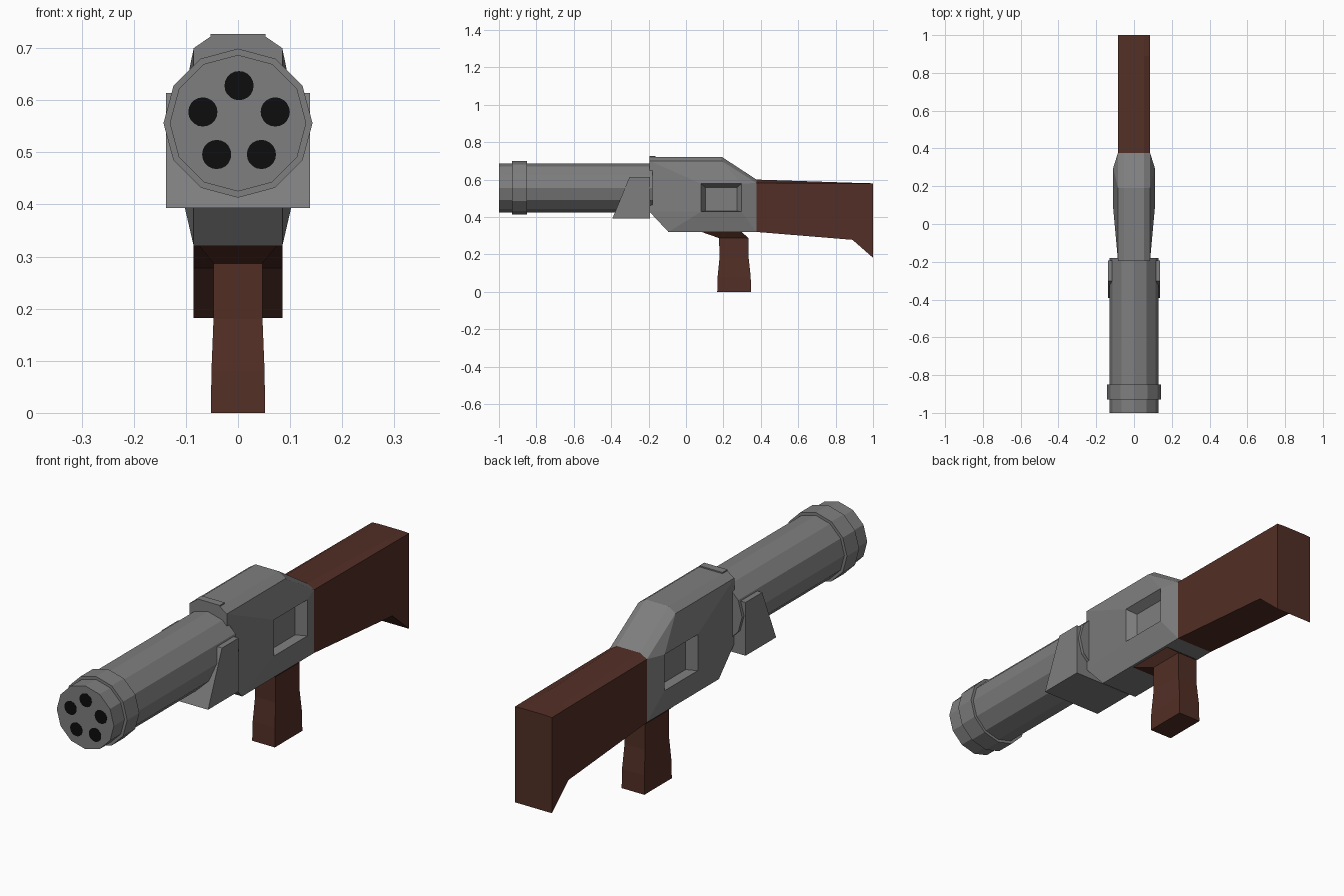
import bpy, bmesh
from math import sin, cos, pi

if "Cube" in bpy.data.objects:
    bpy.data.objects.remove(bpy.data.objects["Cube"])


def material(name, rgb):
    m = bpy.data.materials.new(name)
    m.diffuse_color = (*rgb, 1)
    m.use_nodes = True
    m.node_tree.nodes["Principled BSDF"].inputs["Base Color"].default_value = m.diffuse_color
    return m


GREY = material("gunmetal grey", (0.21, 0.21, 0.21))
BROWN = material("dark wood", (0.085, 0.028, 0.019))
BLACK = material("bore black", (0.004, 0.004, 0.004))


def finish(name, bm, mat):
    bmesh.ops.recalc_face_normals(bm, faces=bm.faces)
    mesh = bpy.data.meshes.new(name)
    bm.to_mesh(mesh)
    bm.free()
    mesh.materials.append(mat)
    bpy.context.collection.objects.link(bpy.data.objects.new(name, mesh))


def loft(name, rings, mat):
    """Skin a closed solid through rings of equal point count."""
    bm = bmesh.new()
    rows = [[bm.verts.new(p) for p in ring] for ring in rings]
    n = len(rows[0])
    for a, b in zip(rows, rows[1:]):
        for i in range(n):
            j = (i + 1) % n
            bm.faces.new((a[i], a[j], b[j], b[i]))
    bm.faces.new(rows[0])
    bm.faces.new(rows[-1])
    finish(name, bm, mat)


def circle(r, y, sides, cx=0, cz=0.556):
    return [(cx + r * cos(2 * pi * i / sides), y, cz + r * sin(2 * pi * i / sides))
            for i in range(sides)]


def slab(name, profile, half, mat):
    """Side profile (y, z) extruded across x."""
    loft(name, [[(x, y, z) for y, z in profile] for x in (-half, half)], mat)


# Barrel cluster with muzzle ring and five bores
loft("barrel", [circle(0.131, y, 12) for y in (-1, -0.18)], GREY)
loft("muzzle_ring", [circle(0.143, y, 12) for y in (-0.93, -0.85)], GREY)
for k in range(5):
    a = pi / 2 + k * 2 * pi / 5
    x, z = 0.002 + 0.073 * cos(a), 0.555 + 0.073 * sin(a)
    loft(f"bore_{k + 1}", [circle(0.028, y, 20, x, z) for y in (-1.001, -0.998)], BLACK)

# Barrel cradle and rear sight plate
slab("barrel_cradle", [(-0.393, 0.393), (-0.302, 0.614), (-0.193, 0.614), (-0.193, 0.393)],
     0.138, GREY)
slab("sight_plate", [(-0.195, 0.70), (-0.195, 0.727), (-0.163, 0.727), (-0.163, 0.70)],
     0.053, GREY)

# Receiver: chamfered body, sides bulging out to a recessed panel
SIDE = [(-0.195, 0.70), (0.19, 0.70), (0.377, 0.582), (0.377, 0.32), (-0.094, 0.32), (-0.195, 0.428)]
TOP = [(-0.195, 0.722), (0.19, 0.722), (0.377, 0.60)]
PANEL = [(0.08, 0.578), (0.297, 0.578), (0.297, 0.428), (0.08, 0.428)]
RECESS = [(0.105, 0.557), (0.272, 0.557), (0.272, 0.432), (0.105, 0.432)]
bm = bmesh.new()
halves = []
for sx in (1, -1):
    S, T, P, R = ([bm.verts.new((sx * x, y, z)) for y, z in pts] for x, pts in
                  ((0.085, SIDE), (0.053, TOP), (0.11, PANEL), (0.072, RECESS)))
    for f in ((S[0], S[1], P[1], P[0]), (S[1], S[2], P[1]), (S[2], S[3], P[2], P[1]),
              (S[3], S[4], P[3], P[2]), (S[4], S[5], P[3]), (S[5], S[0], P[0], P[3]),
              (S[0], T[0], T[1], S[1]), (S[1], T[1], T[2], S[2]), R):
        bm.faces.new(f)
    for i in range(4):
        j = (i + 1) % 4
        bm.faces.new((P[i], P[j], R[j], R[i]))
    halves.append((S, T))
(S, T), (s, t) = halves
for f in ((T[0], T[1], t[1], t[0]), (T[1], T[2], t[2], t[1]),
          (S[3], S[4], s[4], s[3]), (S[4], S[5], s[5], s[4]),
          (T[0], S[0], S[5], s[5], s[0], t[0]), (T[2], S[2], S[3], s[3], s[2], t[2])):
    bm.faces.new(f)
finish("receiver", bm, GREY)

# Shoulder stock: chamfer on top fades out toward the butt
loft("stock", [[(0.085, y, low), (0.085, y, side), (0.053, y, top),
                (-0.053, y, top), (-0.085, y, side), (-0.085, y, low)]
               for y, low, side, top in ((0.377, 0.32, 0.582, 0.60),
                                         (0.89, 0.278, 0.579, 0.583),
                                         (1.0, 0.182, 0.578, 0.58))], BROWN)

# Pistol grip flaring into the receiver
loft("grip", [[(-w, y0, z), (w, y0, z), (w, y1, z), (-w, y1, z)]
              for z, y0, y1, w in ((0, 0.167, 0.347, 0.052), (0.08, 0.169, 0.346, 0.051),
                                   (0.18, 0.179, 0.335, 0.047), (0.287, 0.177, 0.335, 0.047),
                                   (0.321, 0.08, 0.295, 0.075))], BROWN)
